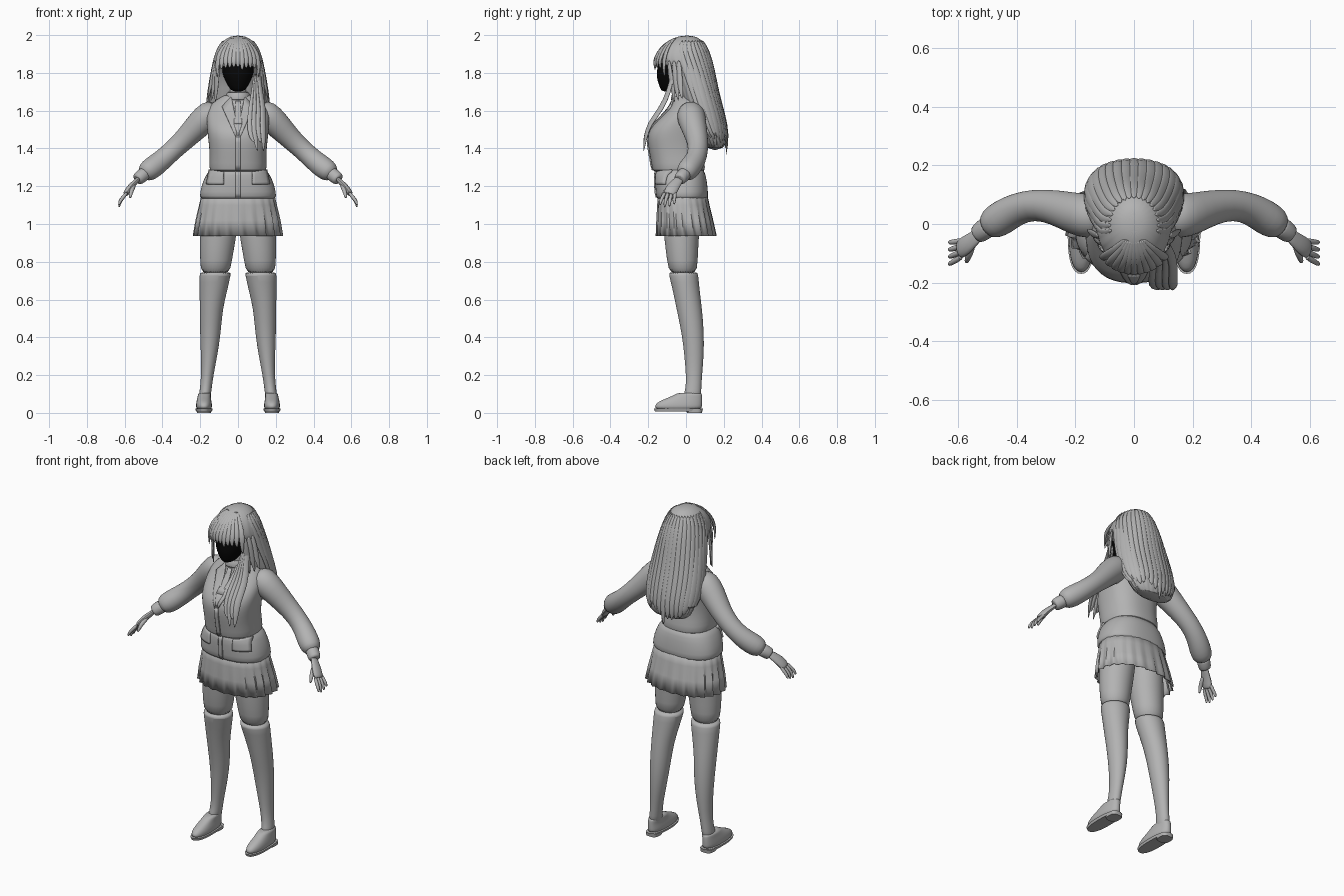
import bpy, bmesh, math, random
from mathutils import Vector
from mathutils.bvhtree import BVHTree

random.seed(4)
if "Cube" in bpy.data.objects:
    bpy.data.objects.remove(bpy.data.objects["Cube"])


def material(name, value):
    m = bpy.data.materials.new(name)
    m.use_nodes = True
    col = (value, value, value, 1)
    m.diffuse_color = col
    bsdf = next(n for n in m.node_tree.nodes if n.type == 'BSDF_PRINCIPLED')
    bsdf.inputs["Base Color"].default_value = col
    bsdf.inputs["Roughness"].default_value = .8
    return m


GREY = material("plain grey", .45)
BLACK = material("black", .002)


def finish(name, verts, faces, mat=GREY, mirror=False, subsurf=1, solid=0):
    me = bpy.data.meshes.new(name)
    me.from_pydata(verts, [], faces)
    bm = bmesh.new()
    bm.from_mesh(me)
    bmesh.ops.recalc_face_normals(bm, faces=bm.faces)
    bm.to_mesh(me)
    bm.free()
    me.materials.append(mat)
    ob = bpy.data.objects.new(name, me)
    bpy.context.collection.objects.link(ob)
    if solid:
        s = ob.modifiers.new("thickness", 'SOLIDIFY')
        s.thickness, s.offset = solid, 0
    if mirror:
        m = ob.modifiers.new("mirror", 'MIRROR')
        m.use_mirror_merge = False
    if subsurf:
        s = ob.modifiers.new("smooth", 'SUBSURF')
        s.levels = s.render_levels = subsurf
    bpy.ops.object.select_all(action='DESELECT')
    ob.select_set(True)
    bpy.context.view_layer.objects.active = ob
    bpy.ops.object.shade_smooth_by_angle(angle=.8)
    return ob


def skin_rings(n, count, cap=True):
    faces = [(r*n + k, r*n + (k+1) % n, (r+1)*n + (k+1) % n, (r+1)*n + k)
             for r in range(count-1) for k in range(n)]
    if cap:
        faces += [tuple(range(n)), tuple(range((count-1)*n, count*n))]
    return faces


def loft(name, rings, n=32, power=2, pleats=0, amp=0, cap=True, **kw):
    """Stack of level rings: centre x, z, half width, front y, back y."""
    verts = []
    for i, (cx, z, rx, y0, y1) in enumerate(rings):
        for k in range(n):
            a = math.tau * k / n
            c, s = math.cos(a), math.sin(a)
            f = 1 + amp * i * ((k * pleats / n) % 1 - .5)
            x = math.copysign(abs(c) ** (2/power), c) * rx * f
            y = math.copysign(abs(s) ** (2/power), s) * (y1-y0)/2 * f
            verts.append((cx + x, (y0+y1)/2 + y, z))
    return finish(name, verts, skin_rings(n, len(rings), cap), **kw)


def tube(name, pts, flat=1, ref=lambda p: Vector((0, 0, 1)), n=10, **kw):
    """Swept oval along points (x, y, z, radius); ref gives its thin side."""
    ps = [Vector(p[:3]) for p in pts]
    verts = []
    for i, p in enumerate(ps):
        t = (ps[min(i+1, len(ps)-1)] - ps[max(i-1, 0)]).normalized()
        b = ref(p)
        b = (b - t * b.dot(t)).normalized()
        a = t.cross(b)
        for k in range(n):
            w = math.tau * k / n
            verts.append(p + pts[i][3] * (a*math.cos(w) + b*flat*math.sin(w)))
    return finish(name, verts, skin_rings(n, len(ps)), **kw)


def patch(name, target, corners, n=7, thick=.008, **kw):
    """Thin plate of four (x, z) corners laid on the front of a part."""
    tree = BVHTree.FromObject(target, bpy.context.evaluated_depsgraph_get())
    a, b, c, d = (Vector((x, 0, z)) for x, z in corners)
    verts = []
    for i in range(n):
        for j in range(n):
            u, v = i/(n-1), j/(n-1)
            p = a.lerp(b, u).lerp(d.lerp(c, u), v)
            hit = tree.ray_cast(Vector((p.x, -1, p.z)), Vector((0, 1, 0)))[0]
            verts.append((p.x, (hit.y if hit else -.07) - .003, p.z))
    faces = [(i*n+j, i*n+j+1, (i+1)*n+j+1, (i+1)*n+j)
             for i in range(n-1) for j in range(n-1)]
    return finish(name, verts, faces, subsurf=0, solid=thick, **kw)


# Legs, stockings and shoes
loft("thighs", [(.09, 1.1, .09, -.11, .08), (.1, 1, .098, -.12, .075), (.107, .92, .096, -.115, .067),
                (.117, .8, .083, -.1, .062), (.12, .73, .078, -.087, .057)], mirror=True)
loft("stockings", [(.12, .745, .08, -.09, .06), (.12, .74, .084, -.093, .064), (.13, .65, .074, -.07, .072),
                   (.142, .55, .06, -.05, .085), (.146, .42, .055, -.022, .096), (.153, .3, .043, -.008, .094),
                   (.162, .2, .032, 0, .085), (.172, .12, .031, 0, .08), (.178, .06, .032, -.03, .08)], mirror=True)
loft("shoes", [(.18, .015, .04, -.163, .083), (.18, .035, .043, -.166, .085), (.18, .055, .041, -.155, .086),
               (.18, .075, .036, -.11, .086), (.178, .095, .034, -.06, .085), (.177, .108, .033, -.045, .083)],
     power=2.3, mirror=True)
loft("shoe_soles", [(.18, .008, .042, -.165, .086), (.18, .022, .046, -.17, .09)], power=2.4, subsurf=0, mirror=True)
loft("shoe_heels", [(.18, 0, .037, .005, .085), (.18, .02, .039, 0, .088)], power=3, subsurf=0, mirror=True)
tube("shoe_straps", [(.14, -.06, .035, .012), (.15, -.07, .07, .013), (.18, -.075, .088, .014),
                     (.21, -.07, .07, .013), (.22, -.06, .035, .012)],
     flat=.4, ref=lambda p: p - Vector((.18, -.05, .02)), mirror=True)

# Pleated skirt
loft("skirt", [(0, 1.17, .188, -.145, .108), (0, 1.1, .203, -.15, .122), (0, 1.02, .22, -.153, .14),
               (0, .937, .232, -.155, .157)], n=88, power=2.2, pleats=22, amp=.035,
     cap=False, subsurf=0, solid=.004)

# Jacket
hem = loft("jacket_hem", [(0, 1.13, .198, -.153, .114), (0, 1.14, .204, -.158, .118), (0, 1.2, .197, -.163, .115),
                          (0, 1.26, .17, -.165, .105), (0, 1.31, .14, -.16, .09)], power=2.4)
body = loft("jacket_body", [(0, 1.275, .13, -.16, .08), (0, 1.28, .152, -.178, .102), (0, 1.32, .152, -.183, .1),
                            (0, 1.38, .15, -.195, .088), (0, 1.45, .158, -.206, .087), (0, 1.5, .164, -.196, .094),
                            (0, 1.55, .168, -.152, .1), (0, 1.6, .165, -.1, .104), (0, 1.64, .14, -.075, .098),
                            (0, 1.67, .095, -.065, .075), (0, 1.69, .055, -.06, .04)], power=2.4)
patch("lapels", body, [(.035, 1.675), (.085, 1.62), (.012, 1.46), (0, 1.5)], mirror=True)
patch("tie", body, [(-.012, 1.65), (.012, 1.65), (.022, 1.53), (-.022, 1.53)])
patch("tie_tip", body, [(-.022, 1.53), (.022, 1.53), (.002, 1.47), (-.002, 1.47)])
patch("upper_placket", body, [(-.012, 1.46), (.012, 1.46), (.012, 1.285), (-.012, 1.285)])
patch("lower_placket", hem, [(-.012, 1.28), (.012, 1.28), (.012, 1.14), (-.012, 1.14)])
patch("pocket_flaps", hem, [(.075, 1.275), (.15, 1.285), (.165, 1.21), (.075, 1.21)], thick=.014, mirror=True)

# Sleeves, cuffs and hands
tube("sleeves", [(.1, .025, 1.6, .06), (.15, .025, 1.58, .08), (.2, .035, 1.535, .073), (.27, .058, 1.46, .06),
                 (.34, .067, 1.395, .054), (.4, .052, 1.34, .056), (.45, .022, 1.3, .061), (.485, 0, 1.275, .056),
                 (.503, -.012, 1.26, .036)], n=16, mirror=True)
tube("cuffs", [(.49, -.003, 1.27, .036), (.5, -.01, 1.262, .038), (.53, -.033, 1.238, .035),
               (.535, -.036, 1.234, .03)], n=14, mirror=True)
palm_side = lambda p: Vector((.8, 0, .5))
tube("palms", [(.52, -.027, 1.245, .024), (.545, -.05, 1.22, .029), (.57, -.07, 1.195, .036),
               (.59, -.085, 1.165, .036), (.597, -.088, 1.155, .028)], flat=.5, ref=palm_side, mirror=True)
for i, finger in enumerate(("index", "middle", "ring", "little")):
    o = (1.5 - i) * -.018
    drop = .012 * abs(i - 1.3)
    tube(finger + "_fingers", [(.585, -.083 + o, 1.17, .011), (.612, -.094 + o*1.2, 1.137, .0105),
                               (.627, -.099 + o*1.35, 1.11 + drop/2, .009),
                               (.63, -.1 + o*1.4, 1.083 + drop, .005)], n=8, mirror=True)
tube("thumbs", [(.55, -.065, 1.21, .015), (.56, -.1, 1.185, .013), (.568, -.12, 1.16, .011),
                (.572, -.132, 1.135, .006)], n=8, mirror=True)

# Neck and face
loft("neck", [(0, 1.64, .052, -.07, .04), (0, 1.69, .045, -.062, .03), (0, 1.78, .045, -.06, .03)])
loft("collar", [(0, 1.655, .068, -.08, .05), (0, 1.7, .054, -.068, .042)], cap=False, solid=.008)
loft("face", [(0, 1.7, .022, -.125, -.06), (0, 1.715, .045, -.136, -.03), (0, 1.75, .064, -.148, 0),
              (0, 1.78, .078, -.157, .02), (0, 1.83, .088, -.152, .04), (0, 1.88, .088, -.145, .04)], mat=BLACK)

# Hair mass
HAIR = [(1.998, .03, -.03, .04), (1.975, .075, -.09, .085), (1.935, .108, -.137, .113), (1.87, .127, -.165, .137),
        (1.84, .131, -.13, .142), (1.79, .138, -.055, .147), (1.66, .16, -.03, .172), (1.55, .163, .03, .208),
        (1.46, .148, .07, .225), (1.39, .115, .11, .2)]
loft("hair_mass", [(0, *r) for r in HAIR], n=96, pleats=24, amp=.006)


def on_hair(angle, z, grow=1.0):
    """Point on the hair mass at a heading and height."""
    for hi, lo in zip(HAIR, HAIR[1:]):
        if z >= lo[0] or lo is HAIR[-1]:
            t = (hi[0] - z) / (hi[0] - lo[0])
            rx, y0, y1 = (h + (l - h) * t for h, l in zip(hi[1:], lo[1:]))
            return (rx * math.cos(angle) * grow, (y0+y1)/2 + (y1-y0)/2 * math.sin(angle) * grow, z)


outward = lambda p: Vector((p.x, p.y - .03, max(p.z - 1.85, 0)))

# Long locks over the back and sides
for i in range(19):
    a = math.pi * (-.06 + 1.12 * i / 18)
    tip = 1.34 + .1 * abs(math.cos(a)) + random.uniform(0, .07)
    heights = [1.975, 1.92, 1.82, 1.7, 1.58, 1.47]
    pts = [(*on_hair(a, z, 1.01), r) for z, r in zip(heights, (.008, .016, .021, .024, .025, .022))]
    x, y, _ = on_hair(a, 1.42)
    pts.append((x, y, tip, .003))
    tube("back_lock", pts, flat=.4, ref=outward, n=8)

# Fringe
for i in range(11):
    x = -.11 + .022 * i
    curve = math.sqrt(1 - (x / .142) ** 2)
    end = 1.81 + random.uniform(0, .02) - .04 * (abs(x) > .1)
    tube("fringe_lock", [(x*.25, -.05, 1.988, .008), (x*.6, -.04 - .075*curve, 1.955, .013),
                         (x*.9, -.03 - .122*curve, 1.905, .016), (x, -.03 - .142*curve, 1.86, .016),
                         (x, -.025 - .14*curve, end, .005)], flat=.45, ref=outward, n=8)

# Locks framing the face, and long locks over the left chest
for side in (1, -1):
    for k in range(3):
        tube("side_lock", [(side*(.105 + .008*k), -.09 + .025*k, 1.87, .012),
                           (side*(.11 + .012*k), -.085 + .025*k, 1.8, .018),
                           (side*(.115 + .016*k), -.07 + .02*k, 1.72, .017),
                           (side*(.12 + .02*k), -.06 + .02*k, 1.64 + .01*k, .004)], flat=.5, ref=outward, n=8)
for k in range(4):
    s = .022 * k
    tube("chest_lock", [(.09 + s/3, -.07, 1.8, .012), (.085 + s/2, -.09, 1.7, .018), (.07 + s, -.13, 1.61, .02),
                        (.065 + s, -.195, 1.53, .021), (.07 + s, -.215, 1.46, .018),
                        (.088 + s*.7, -.225, 1.43 - .05*(k % 2), .003)], flat=.45, ref=outward, n=8)
